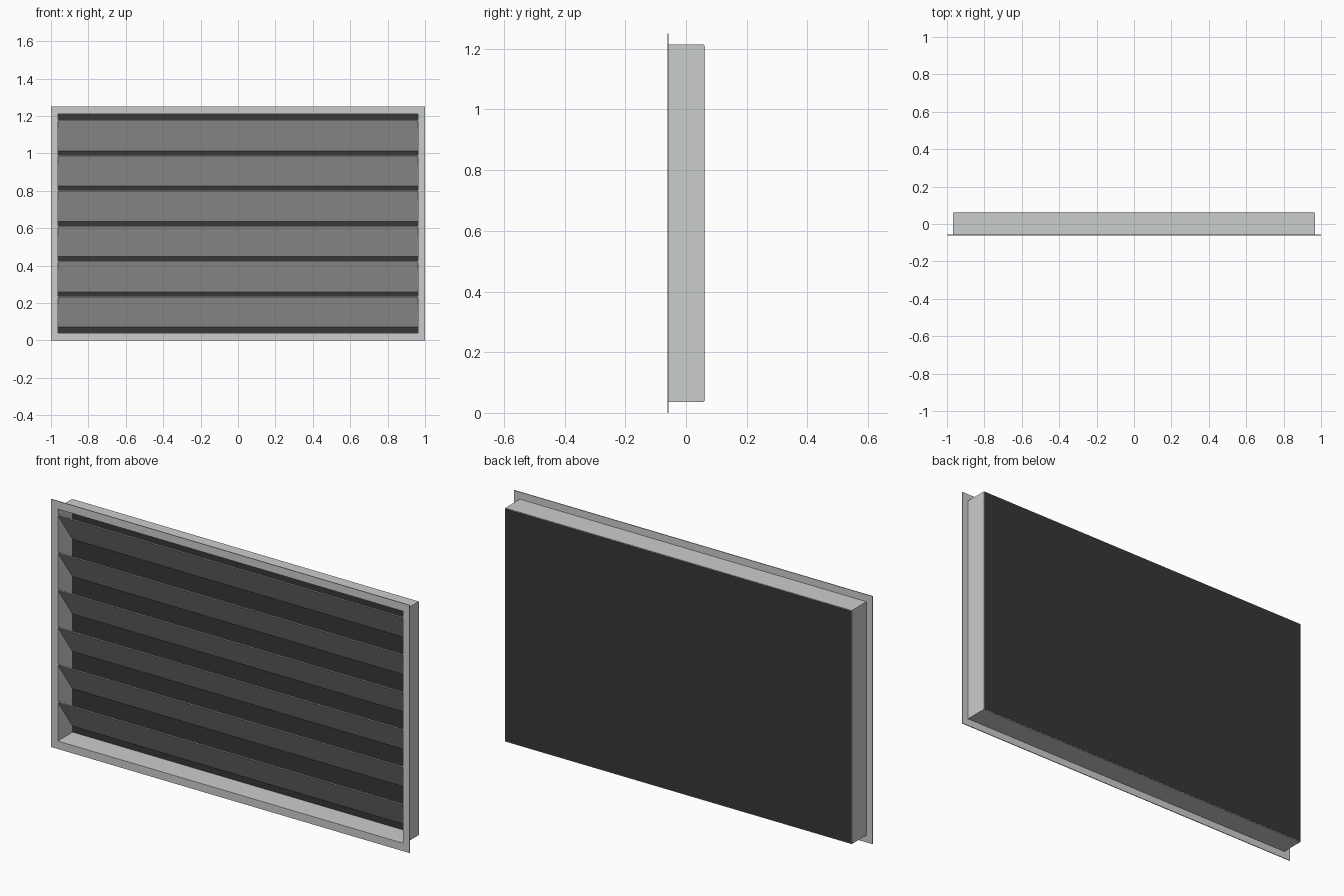
import bpy
import bmesh

cube = bpy.data.objects.get("Cube")
if cube:
    bpy.data.objects.remove(cube, do_unlink=True)

MID_Z = 0.625          # centre height of the whole vent
FRONT, BACK = -0.061, 0.06


def material(name, rgb):
    mat = bpy.data.materials.new(name)
    mat.use_nodes = True
    mat.diffuse_color = (*rgb, 1)
    mat.node_tree.nodes["Principled BSDF"].inputs["Base Color"].default_value = (*rgb, 1)
    return mat


def finish(name, bm, mat):
    bmesh.ops.recalc_face_normals(bm, faces=bm.faces)
    mesh = bpy.data.meshes.new(name)
    bm.to_mesh(mesh)
    bm.free()
    mesh.materials.append(mat)
    obj = bpy.data.objects.new(name, mesh)
    bpy.context.collection.objects.link(obj)
    return obj


def rectangle(bm, half_x, half_z, y):
    corners = ((-1, -1), (1, -1), (1, 1), (-1, 1))
    return [bm.verts.new((sx * half_x, y, MID_Z + sz * half_z)) for sx, sz in corners]


def ring(name, outer, inner, y0, y1, mat):
    """Rectangular frame with a rectangular opening, running from y0 to y1."""
    bm = bmesh.new()
    loops = [rectangle(bm, *size, y) for size, y in
             ((outer, y0), (outer, y1), (inner, y1), (inner, y0))]
    for a, b in zip(loops, loops[1:] + loops[:1]):
        for i in range(4):
            j = (i + 1) % 4
            bm.faces.new((a[i], a[j], b[j], b[i]))
    return finish(name, bm, mat)


def extruded_profile(name, profile, half_x, mat):
    """Closed (y, z) profile stretched across the width."""
    bm = bmesh.new()
    left, right = ([bm.verts.new((x, y, z)) for y, z in profile] for x in (-half_x, half_x))
    bm.faces.new(left)
    bm.faces.new(right)
    for i in range(len(profile)):
        j = (i + 1) % len(profile)
        bm.faces.new((left[i], left[j], right[j], right[i]))
    return finish(name, bm, mat)


metal = material("light grey metal", (0.6, 0.61, 0.605))
dark = material("dark backing", (0.038, 0.038, 0.038))

# Wall flange and the duct sleeve behind it
opening = (0.963, 0.585)
ring("front_flange", (1.0, MID_Z), opening, FRONT, FRONT + 0.004, metal)
ring("duct_sleeve", (0.967, 0.589), opening, FRONT + 0.004, BACK, metal)

# Dark plate closing the back
extruded_profile("back_panel", [(y, MID_Z + s * 0.586) for y, s in
                 ((BACK - 0.003, -1), (BACK + 0.001, -1), (BACK + 0.001, 1), (BACK - 0.003, 1))],
                 0.965, dark)

# Slanted blades, high at the front and low at the back
thick = 0.006
top, bottom = 1.181, 1.013
blade = extruded_profile("louver_blades", [
    (FRONT + 0.002, top), (FRONT + 0.002, top - thick),
    (BACK - 0.003, bottom), (BACK - 0.003, bottom + thick)], opening[0], metal)
stack = blade.modifiers.new("stack", "ARRAY")
stack.count = 6
stack.use_relative_offset = False
stack.use_constant_offset = True
stack.constant_offset_displace = (0, 0, -0.1885)
